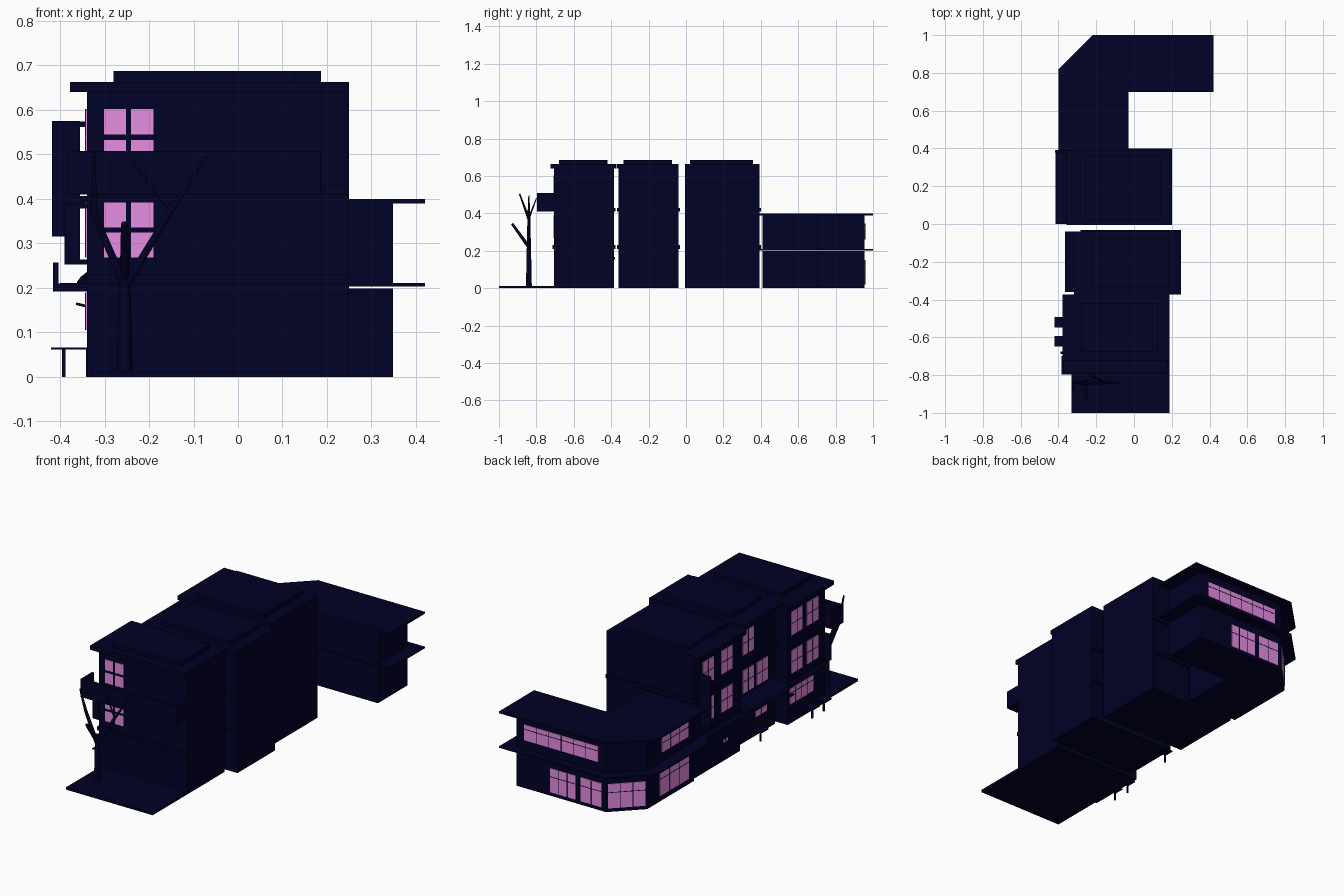
import bpy, bmesh, math
from mathutils import Matrix, Vector

if "Cube" in bpy.data.objects:
    bpy.data.objects.remove(bpy.data.objects["Cube"])


def material(name, rgb):
    m = bpy.data.materials.new(name)
    m.diffuse_color = (*rgb, 1)
    m.use_nodes = True
    m.node_tree.nodes["Principled BSDF"].inputs["Base Color"].default_value = m.diffuse_color
    return m


NAVY = material("midnight_navy", (0.0002, 0.0002, 0.020))
GLOW = material("pink_window_glow", (0.81, 0.275, 0.78))


def finish(name, bm, mats):
    me = bpy.data.meshes.new(name)
    bmesh.ops.recalc_face_normals(bm, faces=bm.faces)
    bm.to_mesh(me)
    bm.free()
    for m in mats:
        me.materials.append(m)
    ob = bpy.data.objects.new(name, me)
    bpy.context.collection.objects.link(ob)
    return ob


def add_box(bm, lo, hi, mat=0, frame=Matrix()):
    lo, hi = Vector(lo), Vector(hi)
    m = frame @ Matrix.Translation((lo + hi) / 2) @ Matrix.Diagonal((*(hi - lo), 1))
    verts = bmesh.ops.create_cube(bm, size=1, matrix=m)["verts"]
    for f in {f for v in verts for f in v.link_faces}:
        f.material_index = mat


def box(name, lo, hi, frame=Matrix()):
    bm = bmesh.new()
    add_box(bm, lo, hi, 0, frame)
    return finish(name, bm, [NAVY])


def extruded(name, points, vec):
    bm = bmesh.new()
    base = bm.faces.new([bm.verts.new(p) for p in points])
    top = bmesh.ops.extrude_face_region(bm, geom=[base])["geom"]
    bmesh.ops.translate(bm, vec=vec, verts=[v for v in top if isinstance(v, bmesh.types.BMVert)])
    return finish(name, bm, [NAVY])


def prism(name, outline, z0, z1):
    return extruded(name, [(x, y, z0) for x, y in outline], (0, 0, z1 - z0))


def window(name, centre, width, z0, z1, turn, cols=2, transom=0.5, bar=0.0015):
    """Lit plate with thin dividing bars; turn 0 faces -y, -90 faces -x, 180 faces +y."""
    fr = Matrix.Translation((*centre, 0)) @ Matrix.Rotation(math.radians(turn), 4, 'Z')
    bm = bmesh.new()
    w = width / 2
    add_box(bm, (-w, -0.003, z0), (w, 0.002, z1), 1, fr)
    for i in range(1, cols):
        x = -w + width * i / cols
        add_box(bm, (x - bar, -0.004, z0), (x + bar, 0.001, z1), 0, fr)
    zt = z0 + (z1 - z0) * transom
    add_box(bm, (-w, -0.004, zt - bar), (w, 0.001, zt + bar), 0, fr)
    return finish(name, bm, [NAVY, GLOW])


# Three townhouses: body, roof slab, raised cap, string courses
# (x0, x1, y0, y1, roof overhang at low y, roof overhang at high y)
houses = {"front_house": (-0.34, 0.189, -0.705, -0.385, 0.02, 0.012),
          "middle_house": (-0.28, 0.249, -0.36, -0.04, 0.012, 0),
          "rear_house": (-0.32, 0.202, -0.005, 0.392, 0, 0)}
for n, (x0, x1, y0, y1, o0, o1) in houses.items():
    box(n + "_body", (x0, y0, 0), (x1, y1, 0.655))
    box(n + "_roof_slab", (x0 - 0.038, y0 - o0, 0.64), (x1, y1 + o1, 0.663))
    box(n + "_roof_cap", (x0 + 0.06, y0 + 0.027, 0.66), (x1 - 0.062, y1 - 0.035, 0.687))
    for i, z in enumerate((0.21, 0.41)):
        box(n + "_string_course_%d" % i, (x0 - 0.004, y0 - (0.01 if o0 else 0), z),
            (x1, y1 + 0.009, z + 0.02))

# Upper windows on the street side and front
rows = ((0.268, 0.392), (0.475, 0.602))
for n, wx, ys in (("front_house", -0.34, (-0.46, -0.595)),
                  ("middle_house", -0.28, (-0.13, -0.25)),
                  ("rear_house", -0.32, (0.27, 0.11))):
    for r, (z0, z1) in enumerate(rows):
        for c, y in enumerate(ys):
            if (n, r, c) != ("middle_house", 1, 1):
                window("%s_window_%d_%d" % (n, r, c), (wx, y), 0.095, z0, z1, -90)
for r, (z0, z1) in enumerate(rows):
    window("front_house_end_window_%d" % r, (-0.246, -0.705), 0.111, z0, z1, 0, bar=0.006)

# Ground floor shop windows
window("front_shop_window", (-0.34, -0.50), 0.20, 0.105, 0.19, -90, 4, 0.7)
window("middle_shop_window", (-0.28, -0.24), 0.10, 0.10, 0.185, -90)
window("rear_door_light", (-0.32, 0.12), 0.04, 0.10, 0.14, -90)

# Front balcony: floor and parapets
box("balcony_floor", (-0.385, -0.795, 0.41), (0.187, -0.70, 0.425))
box("balcony_front_parapet", (-0.385, -0.797, 0.41), (0.187, -0.785, 0.508))
for n, x in (("left", -0.385), ("right", 0.175)):
    box("balcony_%s_parapet" % n, (x, -0.79, 0.41), (x + 0.012, -0.70, 0.508))

# Rear house canopy with lip
box("rear_canopy_floor", (-0.416, 0, 0.192), (-0.31, 0.392, 0.21))
box("rear_canopy_lip", (-0.416, 0, 0.192), (-0.403, 0.392, 0.257))

# Middle house barrel canopy, a quarter round against the wall
prof = [(-0.28 - 0.085 * math.cos(a), 0.20 + 0.05 * math.sin(a))
        for a in (math.pi / 2 * i / 6 for i in range(7))] + [(-0.28, 0.20)]
extruded("middle_canopy", [(x, -0.36, z) for x, z in prof], (0, 0.32, 0))

# Sloped awning over the front shop and a small lamp shade beside it
extruded("front_awning", [(-0.335, -0.65, 0.24), (-0.356, -0.65, 0.21), (-0.335, -0.65, 0.21)],
         (0, 0.25, 0))
box("lamp_shade", (-0.03, -0.015, -0.003), (0, 0.015, 0.003),
    Matrix.Translation((-0.335, -0.395, 0.157)) @ Matrix.Rotation(0.25, 4, 'Y'))

# Hanging blade signs on brackets
for n, x, xw, y, z0, z1, zb in (("tall", -0.418, -0.31, 0.378, 0.315, 0.575, (0.562, 0.395)),
                                ("short", -0.39, -0.33, -0.688, 0.252, 0.39, (0.252, 0.378))):
    box(n + "_sign", (x, y, z0), (-0.355, y + 0.012, z1))
    for i, z in enumerate(zb):
        box("%s_sign_bracket_%d" % (n, i), (-0.36, y + 0.002, z), (xw, y + 0.01, z + 0.012))

# Pavement tables
for i, (x, y) in enumerate(((-0.392, -0.52), (-0.392, -0.62), (-0.338, -0.155))):
    box("table_top_%d" % i, (x - 0.028, y - 0.028, 0.061), (x + 0.028, y + 0.028, 0.066))
    box("table_leg_%d" % i, (x - 0.004, y - 0.004, 0), (x + 0.004, y + 0.004, 0.062))

# Corner annex: two storeys with overhanging slabs
wall = [(-0.335, 0.41), (-0.03, 0.41), (-0.03, 0.70), (0.348, 0.70),
        (0.348, 0.955), (-0.19, 0.955), (-0.335, 0.81)]
slab = [(-0.40, 0.392), (-0.03, 0.392), (-0.03, 0.70), (0.42, 0.70),
        (0.42, 1.0), (-0.22, 1.0), (-0.40, 0.82)]
prism("annex_ground_floor", wall, 0, 0.198)
prism("annex_middle_slab", slab, 0.203, 0.211)
prism("annex_upper_floor", wall, 0.211, 0.392)
prism("annex_roof_slab", slab, 0.39, 0.4)
window("annex_back_strip", (0.078, 0.955), 0.445, 0.26, 0.345, 180, 6, 0.7)
window("annex_back_window_wide", (0.068, 0.955), 0.155, 0.02, 0.15, 180, 3, 0.65)
window("annex_back_window_narrow", (-0.102, 0.955), 0.125, 0.02, 0.15, 180, 2, 0.65)
window("annex_corner_window", (-0.2625, 0.8825), 0.185, 0.02, 0.152, 225, 3, 0.65)
window("annex_side_window_low", (-0.335, 0.58), 0.25, 0.03, 0.17, -90, 3, 0.65)
window("annex_side_window_high", (-0.335, 0.575), 0.225, 0.26, 0.345, -90, 3, 0.6)

# Forecourt paving
box("forecourt", (-0.33, -1.0, 0), (0.189, -0.70, 0.013))

# Bare tree: tapered limbs along paths of (x, y, z, radius)
limbs = {
    "tree_trunk": [(-0.255, -0.84, 0.01, 0.018), (-0.255, -0.84, 0.22, 0.013),
                   (-0.255, -0.84, 0.26, 0.010)],
    "tree_front_branch": [(-0.255, -0.84, 0.22, 0.011), (-0.255, -0.93, 0.345, 0.008)],
    "tree_left_branch": [(-0.257, -0.84, 0.21, 0.011), (-0.325, -0.84, 0.37, 0.008),
                         (-0.323, -0.89, 0.505, 0.004)],
    "tree_right_branch": [(-0.25, -0.84, 0.21, 0.011), (-0.15, -0.84, 0.375, 0.008),
                          (-0.07, -0.84, 0.495, 0.003)],
    "tree_twig": [(-0.15, -0.84, 0.375, 0.006), (-0.235, -0.80, 0.48, 0.003)],
}
for n, path in limbs.items():
    cu = bpy.data.curves.new(n, 'CURVE')
    cu.dimensions = '3D'
    cu.bevel_depth = 1.0
    cu.bevel_resolution = 1
    cu.use_fill_caps = True
    sp = cu.splines.new('POLY')
    sp.points.add(len(path) - 1)
    for p, (x, y, z, r) in zip(sp.points, path):
        p.co = (x, y, z, 1)
        p.radius = r
    cu.materials.append(NAVY)
    bpy.context.collection.objects.link(bpy.data.objects.new(n, cu))
